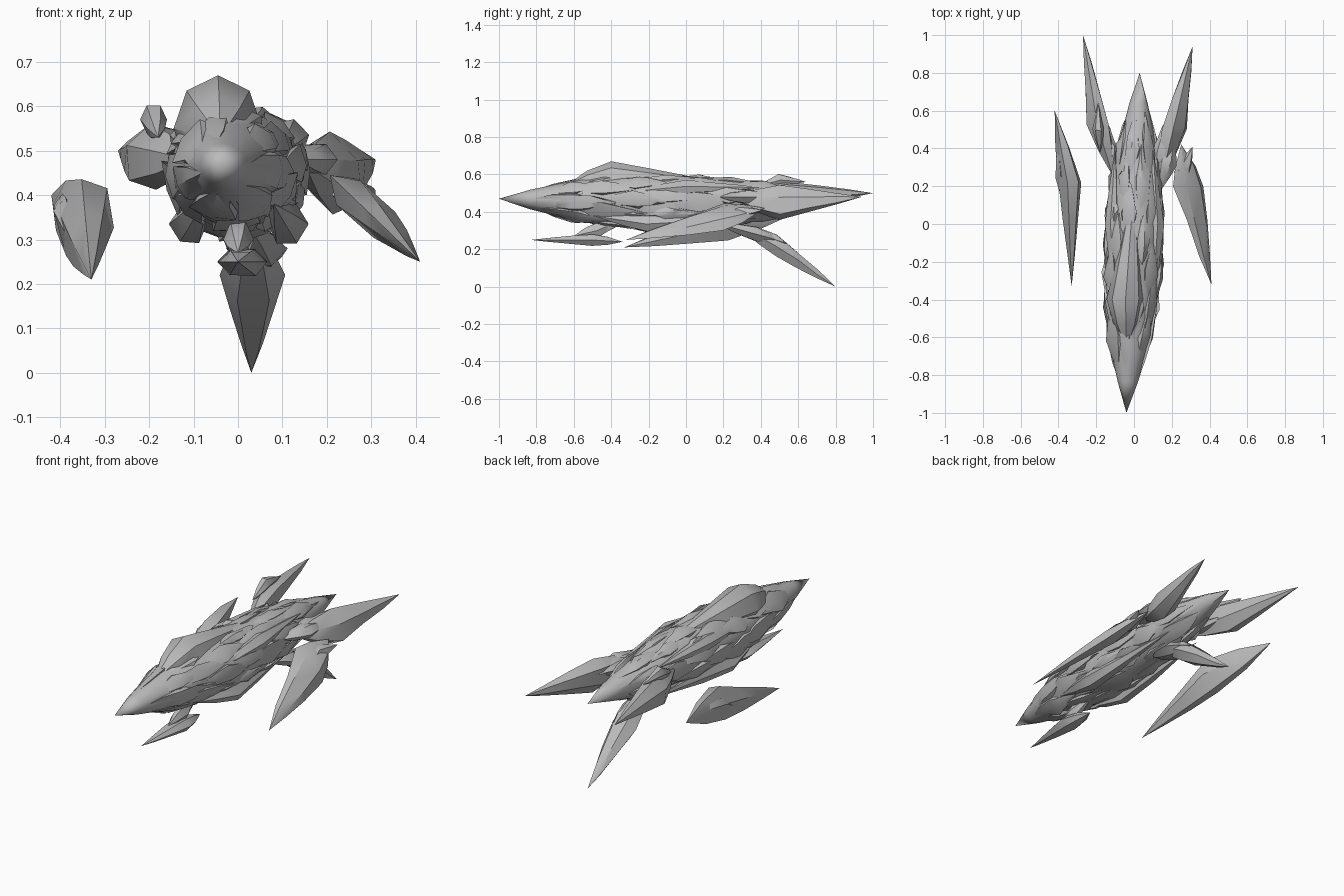
import bpy, bmesh, math, random
from mathutils import Vector

if "Cube" in bpy.data.objects:
    bpy.data.objects.remove(bpy.data.objects["Cube"])
rng = random.Random(4)

hull_grey = bpy.data.materials.new("hull_grey")
hull_grey.use_nodes = True
GREY = (0.5, 0.5, 0.5, 1)
hull_grey.diffuse_color = GREY
hull_grey.node_tree.nodes["Principled BSDF"].inputs["Base Color"].default_value = GREY


def add_ring(bm, centre, width, height, roll, sides, jitter):
    """Add an ellipse of vertices across the length of the model."""
    cos_roll, sin_roll = math.cos(roll), math.sin(roll)
    ring = []
    for i in range(sides):
        angle = math.tau * i / sides
        rough = 1 + rng.uniform(-jitter, jitter)
        u = width * rough * math.cos(angle)
        v = height * rough * math.sin(angle)
        shift = rng.uniform(-jitter, jitter) / 8
        offset = Vector((u * cos_roll - v * sin_roll, shift, u * sin_roll + v * cos_roll))
        ring.append(bm.verts.new(centre + offset))
    return ring


def skin(bm, start, rings, tip):
    """Join rings into a closed skin with a point at each end."""
    first, last = bm.verts.new(start), bm.verts.new(tip)
    sides = len(rings[0])
    for i in range(sides):
        j = (i + 1) % sides
        bm.faces.new((first, rings[0][j], rings[0][i]))
        bm.faces.new((last, rings[-1][i], rings[-1][j]))
        for a, b in zip(rings, rings[1:]):
            bm.faces.new((a[i], a[j], b[j], b[i]))


def add_blade(bm, start, middle, tip, width, height, roll=0, sides=6, jitter=.06):
    """Leaf that swells quickly from start to middle, then tapers straight to its tip."""
    start, middle, tip = Vector(start), Vector(middle), Vector(tip)
    roll = math.radians(roll)
    path = [(start.lerp(middle, t), t ** .6) for t in (.5, 1)]
    path += [(middle.lerp(tip, t), (1 - t) ** .9) for t in (.35, .7)]
    rings = [add_ring(bm, centre, width * size, height * size, roll, sides, jitter)
             for centre, size in path]
    skin(bm, start, rings, tip)


def finish(name, bm):
    bmesh.ops.recalc_face_normals(bm, faces=bm.faces)
    mesh = bpy.data.meshes.new(name)
    bm.to_mesh(mesh)
    bm.free()
    mesh.materials.append(hull_grey)
    part = bpy.data.objects.new(name, mesh)
    bpy.context.collection.objects.link(part)
    bpy.ops.object.select_all(action='DESELECT')
    part.select_set(True)
    bpy.context.view_layer.objects.active = part
    bpy.ops.object.shade_smooth_by_angle(angle=math.radians(35))


def blade(name, **shape):
    bm = bmesh.new()
    add_blade(bm, **shape)
    finish(name, bm)


# Spindle-shaped main hull
NOSE, BELLY, TAIL = Vector((-.04, -1, .47)), Vector((0, -.1, .45)), Vector((.03, .8, .46))


def hull_section(y):
    """Centre and half size of the hull at a given y."""
    u = (y - BELLY.y) / (TAIL.y - BELLY.y)
    centre = BELLY.lerp(NOSE if u < 0 else TAIL, abs(u))
    fullness = 1 - abs(u) ** (2.2 if u < 0 else 2)
    return centre, .15 * fullness, .14 * fullness


def hull_point(y, angle, fit):
    centre, width, height = hull_section(y)
    return centre + Vector((width * math.cos(angle), 0, height * math.sin(angle))) * fit


bm = bmesh.new()
hull_rings = []
for step in range(1, 11):
    centre, width, height = hull_section(NOSE.y + (TAIL.y - NOSE.y) * step / 11)
    hull_rings.append(add_ring(bm, centre, width, height, roll=0, sides=12, jitter=.04))
skin(bm, NOSE, hull_rings, TAIL)
finish("hull", bm)

# Ridged canopy
blade("canopy", start=(-.04, -.66, .53), middle=(-.045, -.4, .55), tip=(0, .2, .55),
      width=.1, height=.12, sides=8, jitter=0)

# Long overlapping armour shards laid around the hull
ROWS, SHARDS = 7, 7
bm = bmesh.new()
for row in range(ROWS):
    y = -.6 + row / 6
    for k in range(SHARDS):
        angle = math.tau * (k + row % 2 / 2 + rng.uniform(-.2, .2)) / SHARDS
        reach = rng.uniform(.15, .25)
        size = rng.uniform(.04, .07) * (1 - max(0, y) / 2)
        front, back = max(-.95, y - reach), min(.75, y + reach)
        add_blade(bm, start=hull_point(front, angle, .9), middle=hull_point(y, angle, .96),
                  tip=hull_point(back, angle, 1), width=.02, height=size,
                  roll=math.degrees(angle), jitter=.2)
finish("armour_shards", bm)

# Bulges along the lower flanks and the shoulders
for side, label in ((1, "left"), (-1, "right")):
    blade(label + "_lower_nacelle", start=(side * .08, -.5, .38), middle=(side * .11, -.2, .335),
          tip=(side * .09, .4, .37), width=.045, height=.05, jitter=.12)
    blade(label + "_shoulder", start=(side * .1, -.35, .5), middle=(side * .12, 0, .53),
          tip=(side * .1, .4, .53), width=.045, height=.035, roll=side * -45, jitter=.12)

# Forward-swept left wing
blade("left_forward_wing", start=(.25, .42, .42), middle=(.29, .2, .37), tip=(.41, -.32, .25),
      width=.11, height=.045, roll=-42)
blade("left_wing_spur", start=(.3, .14, .36), middle=(.26, .28, .4), tip=(.31, .41, .41),
      width=.05, height=.04, roll=-30, sides=5)

# Rear wings
blade("left_rear_wing", start=(.15, .26, .47), middle=(.21, .5, .45), tip=(.31, .94, .48),
      width=.07, height=.095, roll=25)
blade("right_rear_wing", start=(-.11, .25, .48), middle=(-.19, .53, .49), tip=(-.27, 1, .5),
      width=.062, height=.08, roll=-20)
blade("right_rear_knob", start=(-.18, .38, .53), middle=(-.19, .5, .57), tip=(-.19, .64, .56),
      width=.03, height=.035)

# Detached right pod
blade("right_pod", start=(-.42, .6, .4), middle=(-.34, .22, .34), tip=(-.33, -.33, .21),
      width=.06, height=.1, roll=-12)
blade("right_pod_plate", start=(-.4, .45, .39), middle=(-.38, .25, .33), tip=(-.35, 0, .24),
      width=.03, height=.07, roll=15, sides=5)

# Downward tail fin with its root block
blade("lower_fin", start=(.03, .29, .33), middle=(.035, .48, .22), tip=(.03, .8, 0),
      width=.075, height=.07)
blade("lower_fin_root", start=(.02, .16, .34), middle=(.04, .38, .28), tip=(.07, .54, .23),
      width=.07, height=.045)

# Small blade and strut under the nose
blade("chin_blade", start=(.01, -.34, .24), middle=(.01, -.5, .25), tip=(0, -.83, .25),
      width=.058, height=.035)
blade("chin_strut", start=(0, -.6, .27), middle=(0, -.48, .3), tip=(0, -.33, .35),
      width=.035, height=.05)

# Struts joining the wings to the hull
for label, x, y in (("left_wing", .17, .32), ("left_rear", .15, .4), ("right_rear", -.13, .4)):
    joint = Vector((x, y, .48))
    along = Vector((x / 5, .15, 0))
    blade(label + "_joint", start=joint - along, middle=joint, tip=joint + along,
          width=.055, height=.04, jitter=.15)
